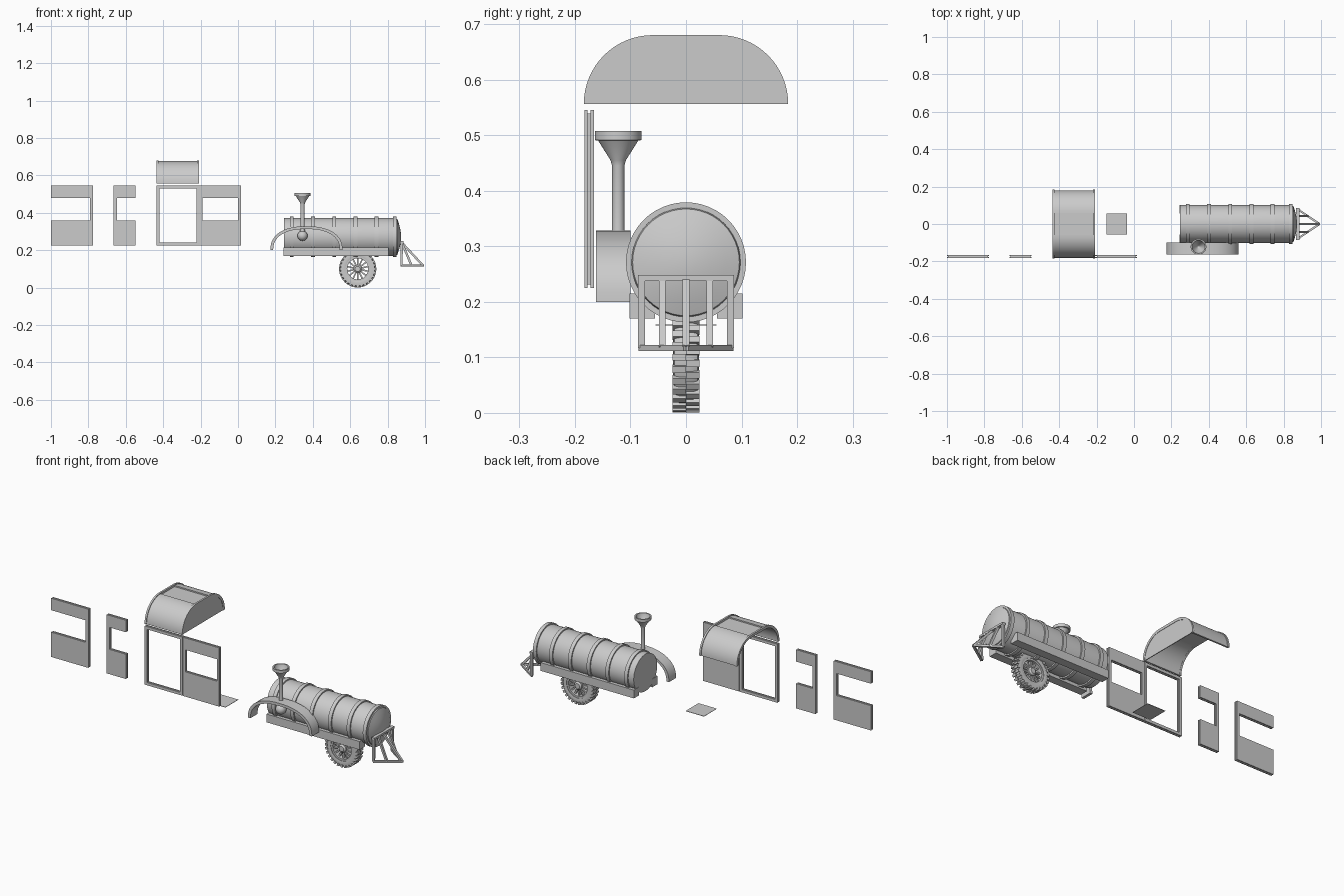
import bpy, bmesh, math
from mathutils import Vector, Matrix

if "Cube" in bpy.data.objects:
    bpy.data.objects.remove(bpy.data.objects["Cube"])

GREY = (0.6, 0.6, 0.6, 1)
mat = bpy.data.materials.new("plain grey")
mat.use_nodes = True
mat.diffuse_color = GREY
mat.node_tree.nodes["Principled BSDF"].inputs["Base Color"].default_value = GREY


def finish(bm, name, smooth=False):
    bmesh.ops.recalc_face_normals(bm, faces=bm.faces)
    mesh = bpy.data.meshes.new(name)
    bm.to_mesh(mesh)
    bm.free()
    mesh.materials.append(mat)
    ob = bpy.data.objects.new(name, mesh)
    bpy.context.collection.objects.link(ob)
    if smooth:
        bpy.ops.object.select_all(action='DESELECT')
        ob.select_set(True)
        bpy.context.view_layer.objects.active = ob
        bpy.ops.object.shade_smooth_by_angle(angle=math.radians(35))
    return ob


def add_box(bm, lo, hi, turn=Matrix()):
    lo, hi = Vector(lo), Vector(hi)
    place = Matrix.Translation((lo + hi) / 2) @ Matrix.Diagonal((*(hi - lo), 1))
    bmesh.ops.create_cube(bm, size=1, matrix=turn @ place)


def box(name, lo, hi):
    bm = bmesh.new()
    add_box(bm, lo, hi)
    return finish(bm, name)


def add_bar(bm, a, b, w):
    a, b = Vector(a), Vector(b)
    turn = Matrix.Translation(a) @ (b - a).to_track_quat('Z', 'Y').to_matrix().to_4x4()
    add_box(bm, (-w, -w, 0), (w, w, (b - a).length), turn)


def add_lathe(bm, profile, axis, loc, closed=False, steps=48):
    """Profile holds (distance along axis, radius) pairs."""
    axis = Vector(axis)
    side = axis.orthogonal().normalized()
    vs = [bm.verts.new(Vector(loc) + axis * t + side * r) for t, r in profile]
    pairs = list(zip(vs, vs[1:])) + ([(vs[-1], vs[0])] if closed else [])
    edges = [bm.edges.new(p) for p in pairs]
    bmesh.ops.spin(bm, geom=vs + edges, cent=loc, axis=axis,
                   angle=math.tau, steps=steps, use_duplicate=False)
    bmesh.ops.remove_doubles(bm, verts=bm.verts, dist=1e-5)


def lathe(name, profile, axis, loc, closed=False):
    bm = bmesh.new()
    add_lathe(bm, profile, axis, loc, closed)
    return finish(bm, name, True)


def prism(name, pts, depth, smooth=False):
    bm = bmesh.new()
    face = bm.faces.new([bm.verts.new(p) for p in pts])
    new = bmesh.ops.extrude_face_region(bm, geom=[face])["geom"]
    bmesh.ops.translate(bm, vec=depth, verts=[v for v in new if isinstance(v, bmesh.types.BMVert)])
    return finish(bm, name, smooth)


# Boiler: barrel, raised bands and domed nose
AXIS = (0, 0, 0.271)
X, Y, Z = (1, 0, 0), (0, 1, 0), (0, 0, 1)
lathe("boiler_barrel", [(0.245, 0), (0.245, 0.101), (0.83, 0.101), (0.845, 0.098),
                        (0.852, 0.096), (0.86, 0.072), (0.867, 0.045), (0.871, 0.02),
                        (0.872, 0)], X, AXIS)
for i in range(6):
    x = 0.288 + i * 0.1132 - (0.016 if i == 5 else 0)
    lathe(f"boiler_band_{i + 1}", [(x - 0.01, 0.098), (x - 0.01, 0.108),
                                   (x + 0.01, 0.108), (x + 0.01, 0.098)], X, AXIS, True)

# Long rails under the boiler
for name, s in (("left_rail", 1), ("right_rail", -1)):
    box(name, (0.243, min(s * 0.056, s * 0.102), 0.17),
        (0.805, max(s * 0.056, s * 0.102), 0.215))

# Chimney with bulb foot and hollow funnel
bulb = [(0.277 - 0.027 * math.cos(a), 0.027 * math.sin(a))
        for a in (math.pi * i / 12 for i in range(11))]
lathe("chimney", bulb + [(0.315, 0.011), (0.445, 0.011), (0.455, 0.014), (0.49, 0.036),
                         (0.491, 0.042), (0.507, 0.042), (0.507, 0.035), (0.488, 0.031),
                         (0.455, 0.008), (0.445, 0)], Z, (0.345, -0.122, 0))


# Arched mudguard
def arch(a, b, y):
    out = []
    for i in range(33):
        t = math.pi * i / 32
        c, s = math.cos(t), max(math.sin(t), 0)
        out.append((0.366 + a * math.copysign(abs(c) ** 0.85, c), y, 0.2 + b * s ** 0.85))
    return out


prism("mudguard", arch(0.193, 0.128, -0.162) + arch(0.178, 0.113, -0.162)[::-1],
      (0, 0.062, 0), True)

# Wheel: treaded tyre, rim, hub and spokes
HUB = Vector((0.64, 0, 0.1))
lathe("tyre", [(-0.021, 0.066), (-0.023, 0.075), (-0.021, 0.09), (-0.012, 0.094),
               (0.012, 0.094), (0.021, 0.09), (0.023, 0.075), (0.021, 0.066)], Y, HUB, True)
lathe("wheel_rim", [(-0.018, 0.056), (-0.018, 0.067), (0.018, 0.067), (0.018, 0.056)],
      Y, HUB, True)
lathe("wheel_hub", [(-0.023, 0), (-0.023, 0.014), (-0.016, 0.022), (0.016, 0.022),
                    (0.023, 0.014), (0.023, 0)], Y, HUB)
treads, spokes = bmesh.new(), bmesh.new()
LUGS, SPOKES = 28, 14
for i in range(LUGS):
    for side in (0, 1):
        turn = Matrix.Translation(HUB) @ Matrix.Rotation(math.tau * (i + side / 2) / LUGS, 4, 'Y')
        add_box(treads, (-0.006, side * 0.024 - 0.024, 0.085),
                (0.006, side * 0.024, 0.0995), turn)
for i in range(SPOKES):
    turn = Matrix.Translation(HUB) @ Matrix.Rotation(math.tau * i / SPOKES, 4, 'Y')
    add_box(spokes, (-0.004, -0.008, 0.015), (0.004, 0.008, 0.06), turn)
finish(treads, "tyre_treads")
finish(spokes, "wheel_spokes")

# Pointed track guard at the nose
bm = bmesh.new()
add_box(bm, (0.866, -0.086, 0.237), (0.884, 0.086, 0.248))
for s in (1, -1):
    add_bar(bm, (0.872, s * 0.081, 0.117), (0.992, 0, 0.117), 0.0055)
    for y in (0.08, 0.043):
        add_bar(bm, (0.876, s * y, 0.24), (0.992 - 1.48 * y, s * y, 0.117), 0.006)
add_bar(bm, (0.876, 0, 0.24), (0.99, 0, 0.117), 0.006)
finish(bm, "track_guard")


# Cab walls: two skins around a slightly smaller core, which leaves a groove
def wall(name, xs, zs, holes):
    flat = bmesh.new()
    for i in range(len(xs) - 1):
        for j in range(len(zs) - 1):
            if (i, j) not in holes:
                flat.faces.new([flat.verts.new((x, 0, z)) for x, z in (
                    (xs[i], zs[j]), (xs[i + 1], zs[j]),
                    (xs[i + 1], zs[j + 1]), (xs[i], zs[j + 1]))])
    bmesh.ops.remove_doubles(flat, verts=flat.verts, dist=1e-5)
    for part, y, depth, inset in (("outer_skin", -0.183, 0.006, 0),
                                  ("core", -0.177, 0.005, 0.006),
                                  ("inner_skin", -0.172, 0.006, 0)):
        bm = flat.copy()
        if inset:
            rim = bmesh.ops.inset_region(bm, faces=bm.faces[:], thickness=inset,
                                         use_boundary=True, use_even_offset=True)["faces"]
            bmesh.ops.delete(bm, geom=rim, context='FACES')
        new = bmesh.ops.extrude_face_region(bm, geom=bm.faces[:], use_keep_orig=True)["geom"]
        bmesh.ops.translate(bm, vec=(0, depth, 0),
                            verts=[v for v in new if isinstance(v, bmesh.types.BMVert)])
        bmesh.ops.translate(bm, vec=(0, y, 0), verts=bm.verts)
        finish(bm, f"{name}_{part}")
    flat.free()


LEVELS = (0.225, 0.36, 0.48, 0.545)
wall("rear_wall", (-1, -0.791, -0.775), LEVELS, {(0, 1)})
wall("narrow_wall", (-0.665, -0.648, -0.548), LEVELS, {(1, 1)})
wall("window_wall", (-0.205, -0.19, 0, 0.015), LEVELS, {(1, 1)})
wall("door_frame", (-0.435, -0.42, -0.221, -0.206), (0.225, 0.24, 0.53, 0.545), {(1, 1)})

# Small floor plate
box("floor_plate", (-0.147, -0.055, 0.157), (-0.037, 0.055, 0.159))


# Cab roof: quarter-round sides, sunken centre, end rims and one closed end
def quarter(r, x, s):
    return [(x, s * (0.06 + r * math.cos(t)), 0.556 + r * math.sin(t))
            for t in (math.pi / 2 * i / 16 for i in range(17))]


def dome(r, x):
    return quarter(r, x, 1) + quarter(r, x, -1)[::-1]


for name, s in (("left_roof_side", 1), ("right_roof_side", -1)):
    prism(name, quarter(0.12, -0.43, s) + quarter(0.111, -0.43, s)[::-1], (0.218, 0, 0), True)
box("roof_centre", (-0.43, -0.061, 0.664), (-0.212, 0.061, 0.669))
for name, x in (("front_roof_rim", -0.218), ("rear_roof_rim", -0.435)):
    prism(name, dome(0.124, x) + dome(0.11, x)[::-1], (0.01, 0, 0), True)
prism("roof_end_plate", dome(0.122, -0.214), (0.004, 0, 0))
